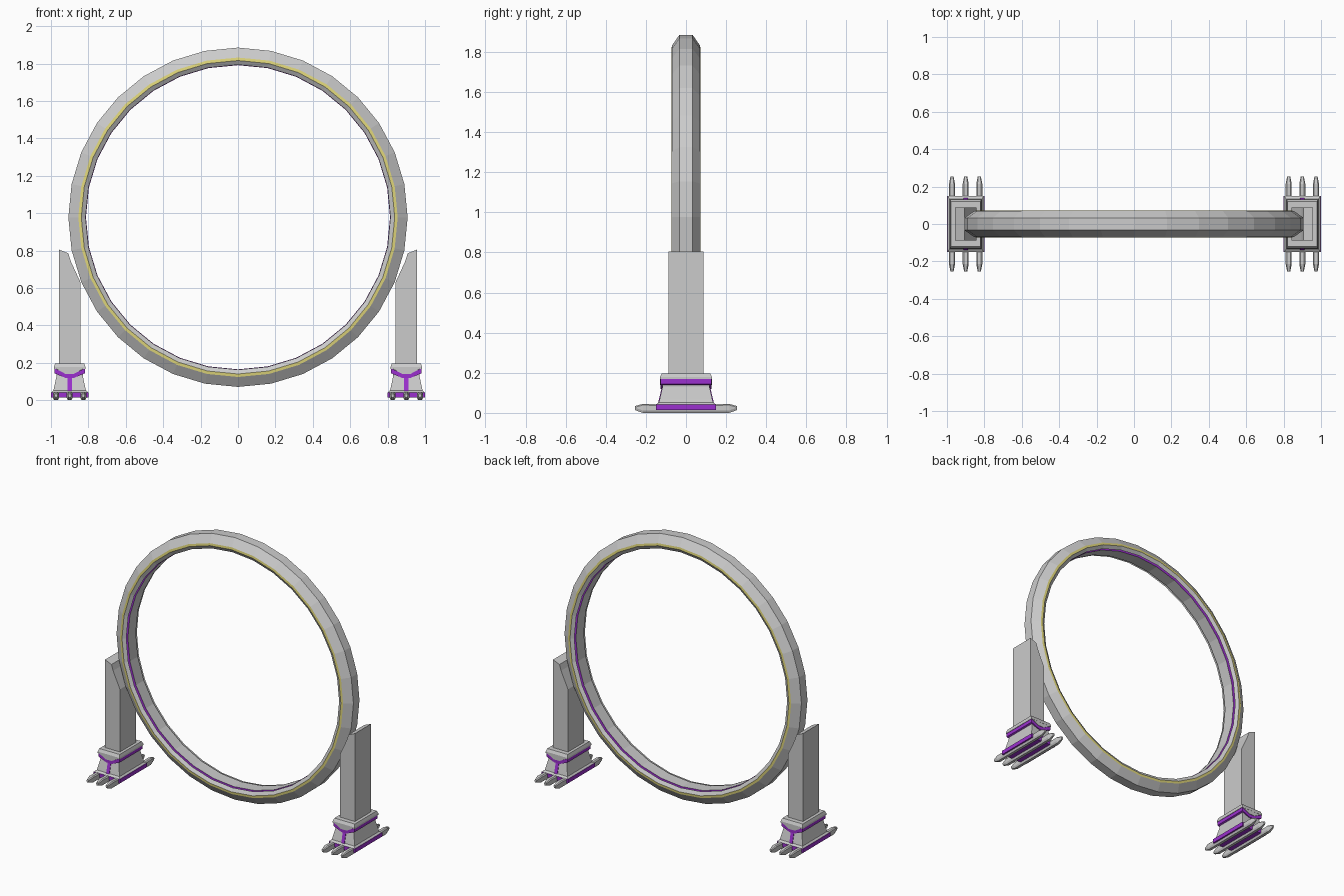
import bpy, bmesh, math

if "Cube" in bpy.data.objects:
    bpy.data.objects.remove(bpy.data.objects["Cube"])

def material(name, color):
    m = bpy.data.materials.new(name)
    m.diffuse_color = color
    m.use_nodes = True
    m.node_tree.nodes["Principled BSDF"].inputs["Base Color"].default_value = m.diffuse_color
    return m

PURPLE = material("purple", (0.33, 0.03, 0.62, 1))
YELLOW = material("yellow", (0.75, 0.68, 0.2, 1))

def finish(name, bm, mats=()):
    bmesh.ops.recalc_face_normals(bm, faces=bm.faces)
    me = bpy.data.meshes.new(name)
    bm.to_mesh(me)
    bm.free()
    for m in mats:
        me.materials.append(m)
    ob = bpy.data.objects.new(name, me)
    bpy.context.collection.objects.link(ob)
    return ob

def bridge(bm, loops, closed=False):
    """Join equal-length vertex loops with quads; cap the ends if open."""
    n = len(loops[0])
    pairs = list(zip(loops, loops[1:]))
    if closed:
        pairs.append((loops[-1], loops[0]))
    faces = []
    for a, b in pairs:
        for i in range(n):
            j = (i + 1) % n
            faces.append(bm.faces.new((a[i], a[j], b[j], b[i])))
    if not closed:
        bm.faces.new(loops[0])
        bm.faces.new(loops[-1])
    return faces

def loft(name, cx, levels, mats=()):
    """Stack of rectangles: (half x, half y, z)."""
    bm = bmesh.new()
    loops = [[bm.verts.new((cx + sx * hx, sy * hy, z))
              for sx, sy in ((-1, -1), (1, -1), (1, 1), (-1, 1))]
             for hx, hy, z in levels]
    bridge(bm, loops)
    return finish(name, bm, mats)

def prism(name, pts, depth, mats=()):
    """Extrude an x-z outline along y; depth(z) is the half depth."""
    bm = bmesh.new()
    loops = [[bm.verts.new((x, s * depth(z), z)) for x, z in pts] for s in (-1, 1)]
    bridge(bm, loops)
    return finish(name, bm, mats)

# Ring: half section (radius, y) swept in 32 steps, with light and groove strips
half = [(0.907, 0.033), (0.854, 0.070), (0.838, 0.072), (0.815, 0.058),
        (0.832, 0.056), (0.832, 0.043), (0.813, 0.043)]
section = half + [(r, -y) for r, y in reversed(half)]
bm = bmesh.new()
loops = []
for k in range(32):
    a = 2 * math.pi * k / 32
    loops.append([bm.verts.new((r * math.sin(a), y, 0.978 + r * math.cos(a)))
                  for r, y in section])
n = len(section)
for i, f in enumerate(bridge(bm, loops, closed=True)):
    e = i % n
    if e in (1, n - 3):
        f.material_index = 1
    e = min(e, 12 - e) if e < 13 else e
    if e == 1:
        f.material_index = 1
    elif e == 5:
        f.material_index = 2
    else:
        f.material_index = 0
grey = material("grey", (0.8, 0.8, 0.8, 1))
finish("ring", bm, (grey, YELLOW, PURPLE))

for side, s in (("left", -1), ("right", 1)):
    cx = 0.9 * s
    # Post with a sloping top that cradles the ring
    post = [(0.842, 0.19), (0.957, 0.19), (0.957, 0.805), (0.907, 0.785),
            (0.895, 0.745), (0.842, 0.63)]
    prism(side + "_post", [(s * x, z) for x, z in post], lambda z: 0.088)

    # Flared foot body and chamfered cap
    loft(side + "_foot_body", cx, [(0.098, 0.15, 0.042), (0.087, 0.135, 0.052),
                                   (0.083, 0.131, 0.07), (0.07, 0.117, 0.13),
                                   (0.07, 0.117, 0.17)])
    loft(side + "_foot_cap", cx, [(0.084, 0.13, 0.168), (0.084, 0.13, 0.178),
                                  (0.078, 0.12, 0.197)])
    cap_wedge = [(-0.08, 0.172), (-0.022, 0.14), (0.022, 0.14), (0.08, 0.172)]
    prism(side + "_cap_wedge", [(cx + u, z) for u, z in cap_wedge], lambda z: 0.129)

    # Purple Y-shaped trim: V band plus slanted stem
    band = [(-0.081, 0.17), (-0.02, 0.14), (0.02, 0.14), (0.081, 0.17),
            (0.081, 0.144), (0.02, 0.118), (-0.02, 0.118), (-0.081, 0.144)]
    prism(side + "_trim_band", [(cx + u, z) for u, z in band],
          lambda z: 0.126, (PURPLE,))
    stem = [(-0.012, 0.05), (0.012, 0.05), (0.012, 0.13), (-0.012, 0.13)]
    prism(side + "_trim_stem", [(cx + u, z) for u, z in stem],
          lambda z: 0.139 - 0.235 * (z - 0.05), (PURPLE,))

    # Purple sole plate
    loft(side + "_sole", cx, [(0.1, 0.15, 0.014), (0.1, 0.15, 0.042)], (PURPLE,))

    # Three toe bars running under the foot, pointed at both ends
    toe = [(0.255, 0.022, 0.008, 0.034), (0.215, 0.0, 0.016, 0.045),
           (0.15, 0.0, 0.016, 0.043)]
    toe = [(-y, b, w, t) for y, b, w, t in toe] + toe[::-1]
    for i in (-1, 0, 1):
        bm = bmesh.new()
        x0 = cx + 0.073 * i
        bridge(bm, [[bm.verts.new((x0 + dx * w, y, z)) for dx, z in
                     ((-0.6, b), (0.6, b), (1, b + 0.012), (1, t - 0.006),
                      (0.6, t), (-0.6, t), (-1, t - 0.006), (-1, b + 0.012))]
                    for y, b, w, t in
                    [(y, min(b, t - 0.02), w, t) for y, b, w, t in toe]])
        finish(f"{side}_toe_{i + 2}", bm)
